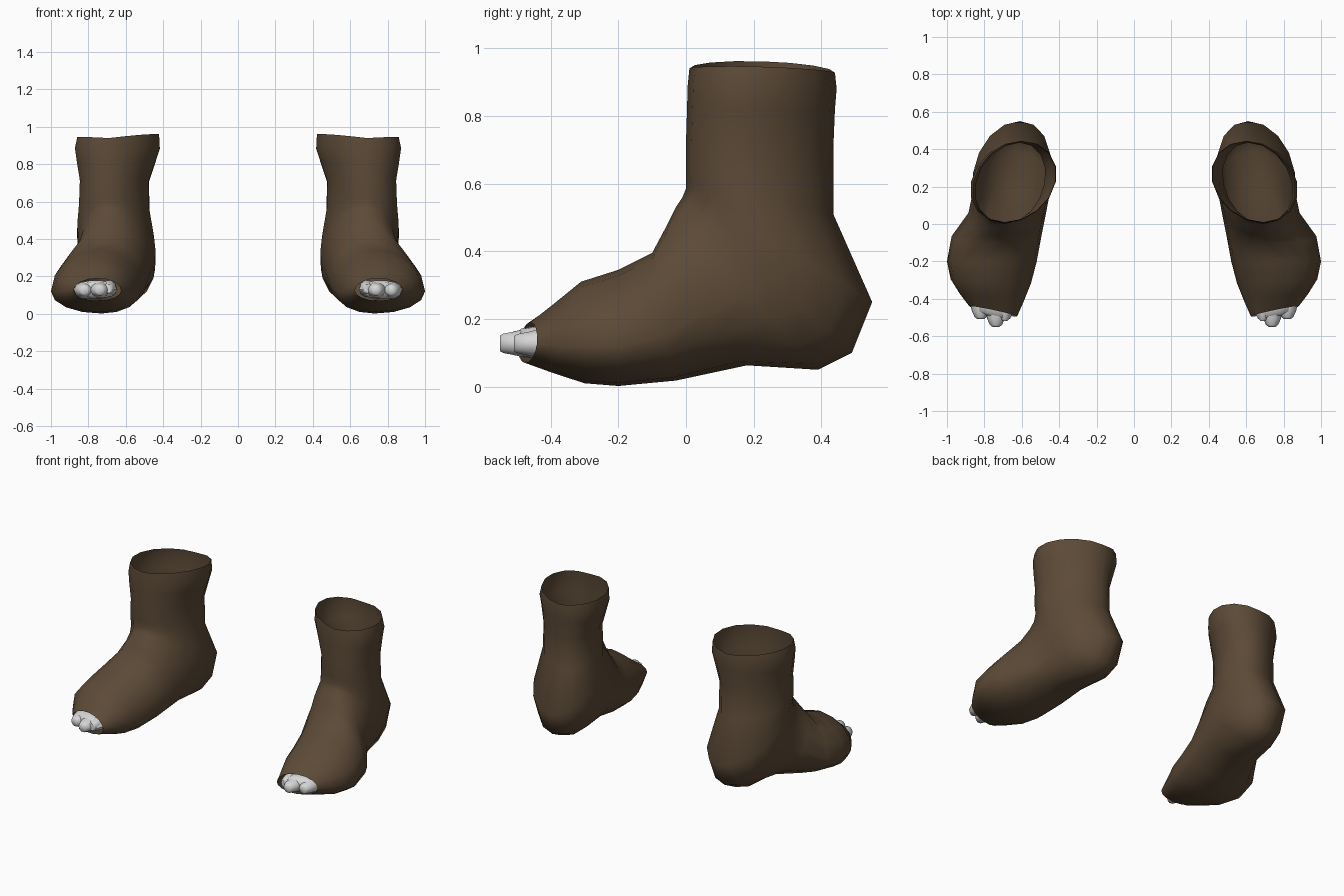
import bpy
import math
from mathutils import Vector

if "Cube" in bpy.data.objects:
    bpy.data.objects.remove(bpy.data.objects["Cube"])


def material(name, rgb):
    m = bpy.data.materials.new(name)
    m.diffuse_color = (*rgb, 1.0)
    m.use_nodes = True
    m.node_tree.nodes["Principled BSDF"].inputs["Base Color"].default_value = m.diffuse_color
    return m


BROWN = material("brown_wool", (0.107, 0.068, 0.038))
WHITE = material("pale_toe", (0.68, 0.68, 0.68))


def loft(name, rings, mat, cap=False):
    """Skin rings of points running front to back, then mirror across x."""
    n = len(rings[0])
    verts = [p for ring in rings for p in ring]
    faces = []
    for r in range(len(rings) - 1):
        a, b = r * n, (r + 1) * n
        for i in range(n):
            j = (i + 1) % n
            faces.append((a + i, b + i, b + j, a + j))
    if cap:
        faces.append(tuple(range(n)))
    mesh = bpy.data.meshes.new(name)
    mesh.from_pydata(verts, [], faces)
    mesh.materials.append(mat)
    obj = bpy.data.objects.new(name, mesh)
    bpy.context.collection.objects.link(obj)
    mirror = obj.modifiers.new("mirror", 'MIRROR')
    mirror.use_mirror_merge = False
    bpy.ops.object.select_all(action='DESELECT')
    obj.select_set(True)
    bpy.context.view_layer.objects.active = obj
    bpy.ops.object.shade_smooth_by_angle(angle=math.radians(50))
    return obj


def sock_ring(row, n=16):
    """Ring through an upper, lower, inner and outer point."""
    yu, zu, yl, zl, xu, xl, xi, xo, skew, zs = row
    up, low = Vector((xu, yu, zu)), Vector((xl, yl, zl))
    yc = (yu + yl) / 2
    # centre sits on the upper-lower line, at the height of the sides
    f = (zs - zl) / (zu - zl) if abs(zu - zl) > 0.1 else 0.5
    c = low.lerp(up, min(max(f, 0.35), 0.65))
    tilt = 0.008 if zs > 0.9 else 0.0  # cuff is higher on the inner side
    inner = Vector((xi, yc - skew, zs + tilt))
    outer = Vector((xo, yc + skew, zs - tilt))
    pts = []
    for k in range(n):
        t = 2 * math.pi * k / n
        ct, st = math.cos(t), math.sin(t)
        side = (outer if ct > 0 else inner) - c
        vert = (up if st > 0 else low) - c
        pts.append(c + side * abs(ct) + vert * abs(st))
    return pts


# upper y z, lower y z, upper x, lower x, inner x, outer x, side skew, side z
FOOT = [
    (-0.46, 0.19, -0.475, 0.07, 0.75, 0.75, 0.625, 0.88, 0.027, 0.125),
    (-0.39, 0.245, -0.40, 0.043, 0.75, 0.74, 0.59, 0.93, 0.02, 0.12),
    (-0.31, 0.31, -0.30, 0.01, 0.75, 0.73, 0.55, 0.98, 0.01, 0.12),
    (-0.20, 0.345, -0.20, 0.002, 0.73, 0.73, 0.52, 1.0, 0.0, 0.12),
    (-0.10, 0.395, -0.03, 0.018, 0.71, 0.71, 0.495, 0.975, 0.0, 0.15),
    (-0.06, 0.47, 0.18, 0.063, 0.70, 0.66, 0.47, 0.885, 0.0, 0.22),
    (-0.03, 0.53, 0.39, 0.05, 0.69, 0.63, 0.447, 0.86, 0.0, 0.28),
    (-0.01, 0.56, 0.49, 0.10, 0.69, 0.62, 0.44, 0.857, 0.0, 0.33),
    (0.0, 0.585, 0.55, 0.25, 0.69, 0.61, 0.45, 0.86, 0.0, 0.42),
]
LEG = [
    (0.0, 0.62, 0.435, 0.51, 0.69, 0.61, 0.475, 0.85, 0.0, 0.565),
    (0.0, 0.72, 0.435, 0.70, 0.69, 0.61, 0.478, 0.845, 0.0, 0.71),
    (0.003, 0.82, 0.44, 0.82, 0.69, 0.60, 0.44, 0.862, 0.0, 0.82),
    (0.005, 0.89, 0.445, 0.88, 0.69, 0.60, 0.418, 0.872, 0.0, 0.885),
    (0.01, 0.94, 0.44, 0.927, 0.69, 0.60, 0.422, 0.858, 0.0, 0.953),
]

# open-toed sock with an open cuff
loft("sock", [sock_ring(r) for r in FOOT + LEG], BROWN)


def toe_rings(x, z, stations, slant=0.0, n=10):
    rings = []
    for y, rx, rz in stations:
        ring = []
        for k in range(n):
            t = 2 * math.pi * k / n
            dx = rx * math.cos(t)
            ring.append((x + dx, y + slant * dx, z + rz * math.sin(t)))
        rings.append(ring)
    return rings


# toe mass filling the opening, slanted with it
loft("toe_base", toe_rings(0.762, 0.13, [
    (-0.495, 0.05, 0.022), (-0.482, 0.10, 0.042),
    (-0.44, 0.117, 0.05), (-0.38, 0.115, 0.05)], 0.25, 14), WHITE, True)

# rounded toes poking out: x, z, tip y, width
for label, x, z, tip, s in (("middle", 0.738, 0.128, -0.55, 1.0),
                            ("outer", 0.82, 0.127, -0.508, 1.0),
                            ("inner", 0.69, 0.135, -0.518, 0.75)):
    loft(label + "_toe", toe_rings(x, z, [
        (tip, 0.018 * s, 0.024), (tip + 0.01, 0.032 * s, 0.03),
        (tip + 0.04, 0.046 * s, 0.036), (tip + 0.08, 0.056 * s, 0.046),
        (tip + 0.13, 0.058 * s, 0.046)]), WHITE, True)
